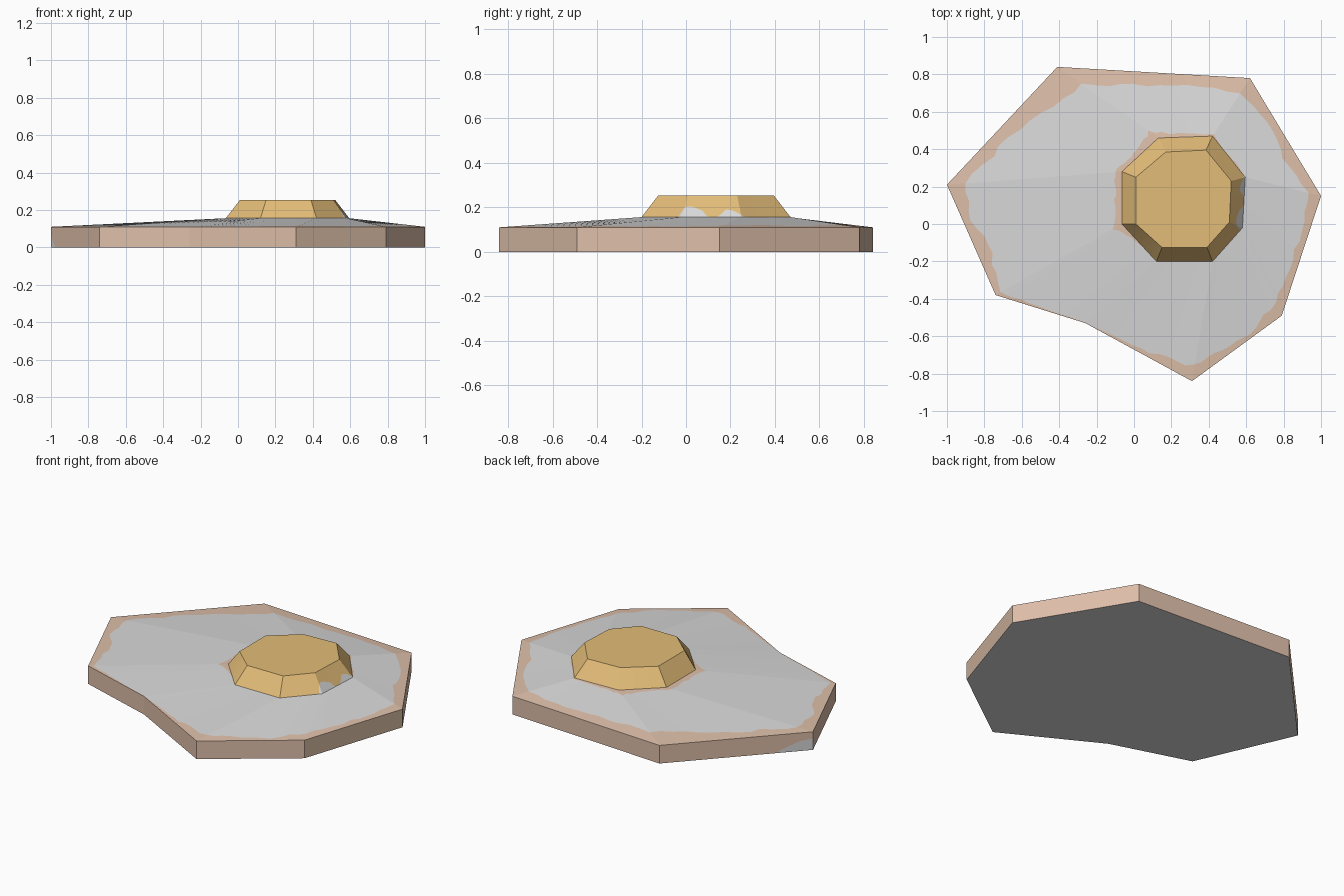
import bpy, bmesh, random
from mathutils import Vector

if "Cube" in bpy.data.objects:
    bpy.data.objects.remove(bpy.data.objects["Cube"])

random.seed(4)
N = 12  # columns per polygon edge


def material(name, rgb):
    m = bpy.data.materials.new(name)
    lin = [((c / 255 + 0.055) / 1.055) ** 2.4 for c in rgb]
    m.diffuse_color = (*lin, 1)
    m.use_nodes = True
    m.node_tree.nodes["Principled BSDF"].inputs["Base Color"].default_value = m.diffuse_color
    return m


GREY = material("pale grey", (217, 217, 217))
TAN = material("dusty tan", (222, 191, 169))
GOLD = material("gold", (227, 188, 120))


def ring(points, z):
    return [Vector((x, y, z)) for x, y in points]


def columns(points):
    """Closed outline divided into N steps per edge."""
    return [p.lerp(points[(i + 1) % len(points)], k / N)
            for i, p in enumerate(points) for k in range(N)]


def spread(keys, count, jitter=0.0):
    """Stretch a closed list of values over all columns, with a ragged edge."""
    out = []
    for c in range(count):
        u = c * len(keys) / count
        i = int(u)
        a, b = keys[i], keys[(i + 1) % len(keys)]
        v = a + (b - a) * (u - i)
        out.append(max(0, v + random.uniform(-jitter, jitter) * min(1, v / 0.08)))
    return out


def loft(name, low, high, t1, t2, mats, bottom=None, top=None):
    """Skin between two outlines, in three coloured bands split at t1 and t2."""
    lo, hi = columns(low), columns(high)
    n = len(lo)
    bm = bmesh.new()
    rows = []
    for ts in ([0] * n, t1, t2, [1] * n):
        rows.append([bm.verts.new(lo[i].lerp(hi[i], ts[i])) for i in range(n)])
    slots = [GREY, TAN, GOLD]
    for band in range(3):
        for i in range(n):
            j = (i + 1) % n
            f = bm.faces.new((rows[band][i], rows[band][j],
                              rows[band + 1][j], rows[band + 1][i]))
            f.material_index = slots.index(mats[band])
    if bottom:
        bm.faces.new(rows[0][::-1]).material_index = slots.index(bottom)
    if top:
        bm.faces.new(rows[3]).material_index = slots.index(top)
    bmesh.ops.remove_doubles(bm, verts=bm.verts, dist=1e-5)
    bmesh.ops.dissolve_degenerate(bm, edges=bm.edges, dist=1e-5)
    me = bpy.data.meshes.new(name)
    bm.to_mesh(me)
    bm.free()
    for m in slots:
        me.materials.append(m)
    ob = bpy.data.objects.new(name, me)
    bpy.context.collection.objects.link(ob)
    return ob


# Outlines, counter-clockwise from the left corner
outer = [(-1, .21), (-.74, -.38), (-.26, -.53), (.31, -.84),
         (.79, -.49), (1, .15), (.62, .78), (-.41, .84)]
base = [(-.065, .28), (-.065, 0), (.12, -.2), (.42, -.2),
        (.58, -.02), (.595, .25), (.42, .47), (.13, .46)]
cap = [(.01, .25), (.01, 0), (.15, -.125), (.39, -.125),
       (.51, .01), (.52, .23), (.385, .395), (.17, .385)]
C = 8 * N
zero = [0] * C
one = [1] * C

# Slab wall and underside, with a grey chip beside the left corner
chip = list(zero)
chip[0], chip[-1], chip[-2] = .62, .55, .3
loft("slab", ring(outer, 0), ring(outer, .11), chip, one,
     [GREY, TAN, TAN], bottom=GREY)

# Sloped top: ragged tan rim, grey field, tan dust around the dome
rim = [.12, .06, .08, .05, .02, .015, .005, .03, .06, .12, .08, .05,
       .17, .10, .10, .17, .22, .12, .28, .15, .22, .24, .17, .10]
dust = [.045, .04, .05, .07, .02, 0, 0, 0, 0, 0, 0, 0,
        0, 0, 0, 0, .03, 0, .03, .05, .06, .09, .05, .04]
loft("sloped_top", ring(outer, .11), ring(base, .156),
     spread(rim, C, .025), [1 - v for v in spread(dust, C, .015)],
     [TAN, GREY, TAN])

# Faceted gold dome with worn grey patches on its right side
wear = list(zero)
for k, v in enumerate([.45, .5, .47, .38, .3, .05, 0, 0, .15, .35, .33, .25, .1]):
    wear[4 * N + k] = v
loft("dome", ring(base, .156), ring(cap, .253), wear, one,
     [GREY, GOLD, GOLD], top=GOLD)
